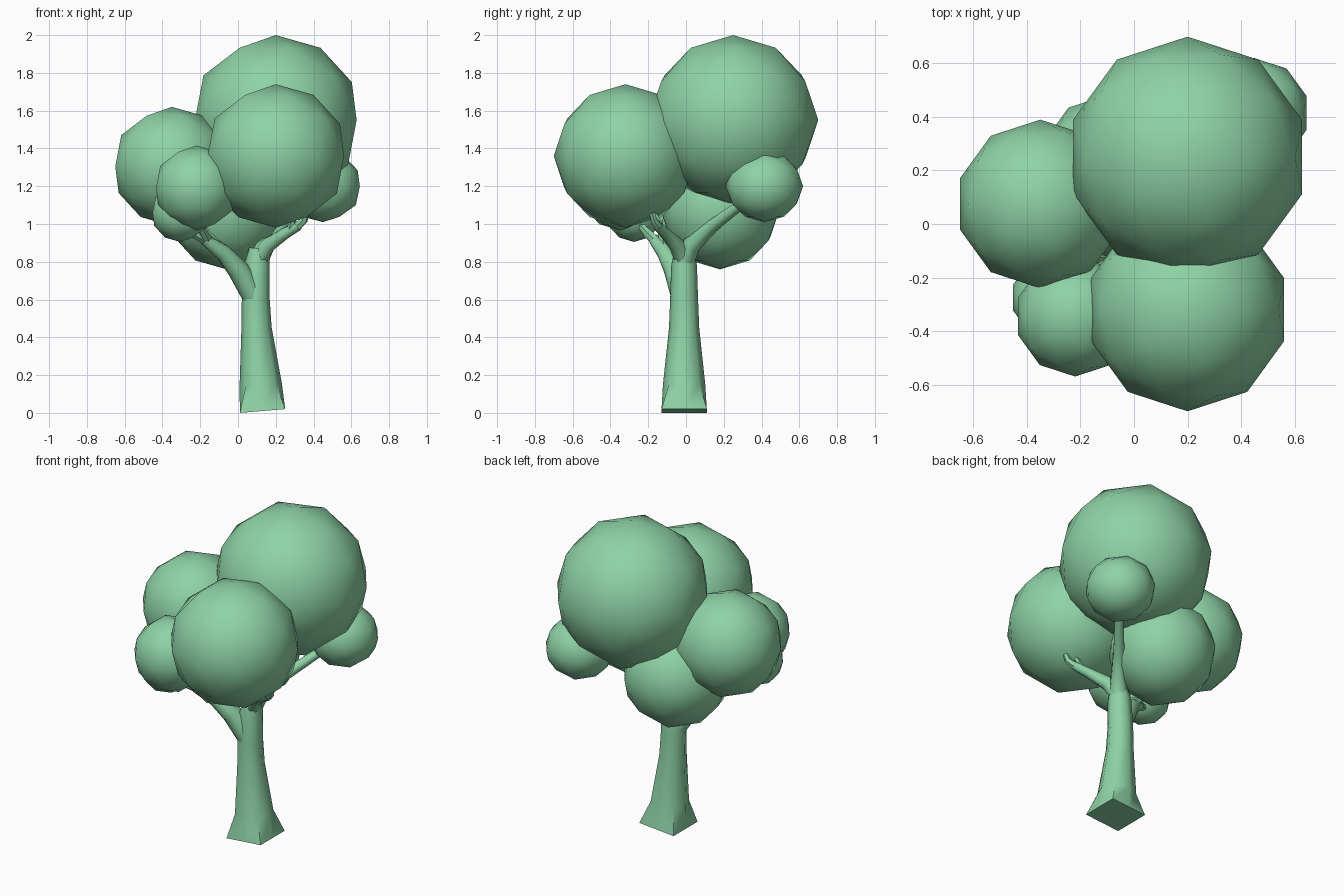
import bpy, bmesh, math
from mathutils import Vector

if "Cube" in bpy.data.objects:
    bpy.data.objects.remove(bpy.data.objects["Cube"])

green = bpy.data.materials.new("leaf_green")
green.diffuse_color = (0.27, 0.65, 0.38, 1)
green.use_nodes = True
green.node_tree.nodes["Principled BSDF"].inputs["Base Color"].default_value = green.diffuse_color


def finish(bm, name):
    bmesh.ops.recalc_face_normals(bm, faces=bm.faces)
    for f in bm.faces:
        f.smooth = True
    mesh = bpy.data.meshes.new(name)
    bm.to_mesh(mesh)
    bm.free()
    mesh.materials.append(green)
    ob = bpy.data.objects.new(name, mesh)
    bpy.context.collection.objects.link(ob)
    bpy.context.view_layer.objects.active = ob
    bpy.ops.object.select_all(action='DESELECT')
    ob.select_set(True)
    bpy.ops.object.shade_smooth_by_angle(angle=math.radians(50))
    return ob


def tube(name, path, square_base=False, sides=8):
    """Tapered tube through (x, y, z, radius) points."""
    bm = bmesh.new()
    pts = [Vector(p[:3]) for p in path]
    rings = []
    for i, p in enumerate(pts):
        t = (pts[min(i + 1, len(pts) - 1)] - pts[max(i - 1, 0)]).normalized()
        u = (Vector((1, 0, 0)) - t * t.x)
        if u.length < 0.3:
            u = Vector((0, 1, 0)) - t * t.y
        u.normalize()
        v = t.cross(u)
        ring = []
        for k in range(sides):
            a = 2 * math.pi * k / sides
            c, s = math.cos(a), math.sin(a)
            r = path[i][3]
            if square_base and i == 0:
                r /= max(abs(c), abs(s))
                co = p + Vector((c * r, s * r, 0.01 * c * r / 0.12))
            else:
                co = p + (u * c + v * s) * r
            ring.append(bm.verts.new(co))
        rings.append(ring)
    for a, b in zip(rings, rings[1:]):
        for k in range(sides):
            n = (k + 1) % sides
            bm.faces.new((a[k], a[n], b[n], b[k]))
    bm.faces.new(rings[0][::-1])
    bm.faces.new(rings[-1])
    return finish(bm, name)


# foliage balls: centre and radius
balls = [
    ((0.20, 0.25, 1.55), (0.45, 0.45, 0.45)),
    ((0.20, -0.32, 1.36), (0.38, 0.38, 0.38)),
    ((-0.35, 0.075, 1.305), (0.315, 0.315, 0.315)),
    ((-0.22, -0.345, 1.19), (0.225, 0.225, 0.225)),
    ((0.45, 0.415, 1.20), (0.205, 0.205, 0.19)),
    ((-0.06, 0.18, 1.075), (0.315, 0.315, 0.315)),
    ((-0.305, -0.275, 1.06), (0.155, 0.155, 0.155)),
]
for i, (c, r) in enumerate(balls):
    bm = bmesh.new()
    bmesh.ops.create_icosphere(bm, subdivisions=2, radius=1)
    bmesh.ops.scale(bm, vec=r, verts=bm.verts)
    bmesh.ops.translate(bm, vec=c, verts=bm.verts)
    finish(bm, f"foliage_{i + 1}")

# trunk with a square, slightly tilted foot
tube("trunk", [(0.13, -0.01, 0.01, 0.12), (0.12, -0.01, 0.15, 0.112),
               (0.098, -0.01, 0.45, 0.08), (0.094, -0.01, 0.6, 0.074),
               (0.10, -0.01, 0.78, 0.068), (0.11, -0.01, 0.87, 0.05)], True)

# main limbs
tube("left_limb", [(0.08, -0.02, 0.62, 0.06), (0.0, -0.06, 0.76, 0.058),
                   (-0.08, -0.11, 0.85, 0.045), (-0.18, -0.17, 0.92, 0.03)])
tube("back_limb", [(0.11, -0.01, 0.80, 0.055), (0.14, 0.03, 0.89, 0.048),
                   (0.23, 0.14, 0.99, 0.034), (0.33, 0.26, 1.08, 0.028),
                   (0.42, 0.38, 1.16, 0.022)])
tube("right_limb", [(0.11, -0.01, 0.81, 0.05), (0.16, -0.05, 0.89, 0.042),
                    (0.25, -0.11, 0.95, 0.03), (0.32, -0.15, 0.99, 0.025)])

# twigs
twigs = [
    [(-0.17, -0.165, 0.915, 0.028), (-0.24, -0.21, 0.95, 0.022), (-0.31, -0.26, 1.0, 0.018)],
    [(-0.16, -0.16, 0.91, 0.028), (-0.19, -0.22, 0.97, 0.022), (-0.21, -0.29, 1.06, 0.018)],
    [(-0.08, -0.11, 0.86, 0.03), (-0.17, -0.13, 0.95, 0.022), (-0.22, -0.12, 1.05, 0.018)],
    [(0.31, -0.145, 0.985, 0.025), (0.35, -0.17, 1.02, 0.02), (0.36, -0.18, 1.06, 0.016)],
    [(0.28, -0.13, 0.97, 0.024), (0.29, -0.15, 1.02, 0.018), (0.29, -0.18, 1.07, 0.015)],
]
for i, t in enumerate(twigs):
    tube(f"twig_{i + 1}", t, sides=6)
